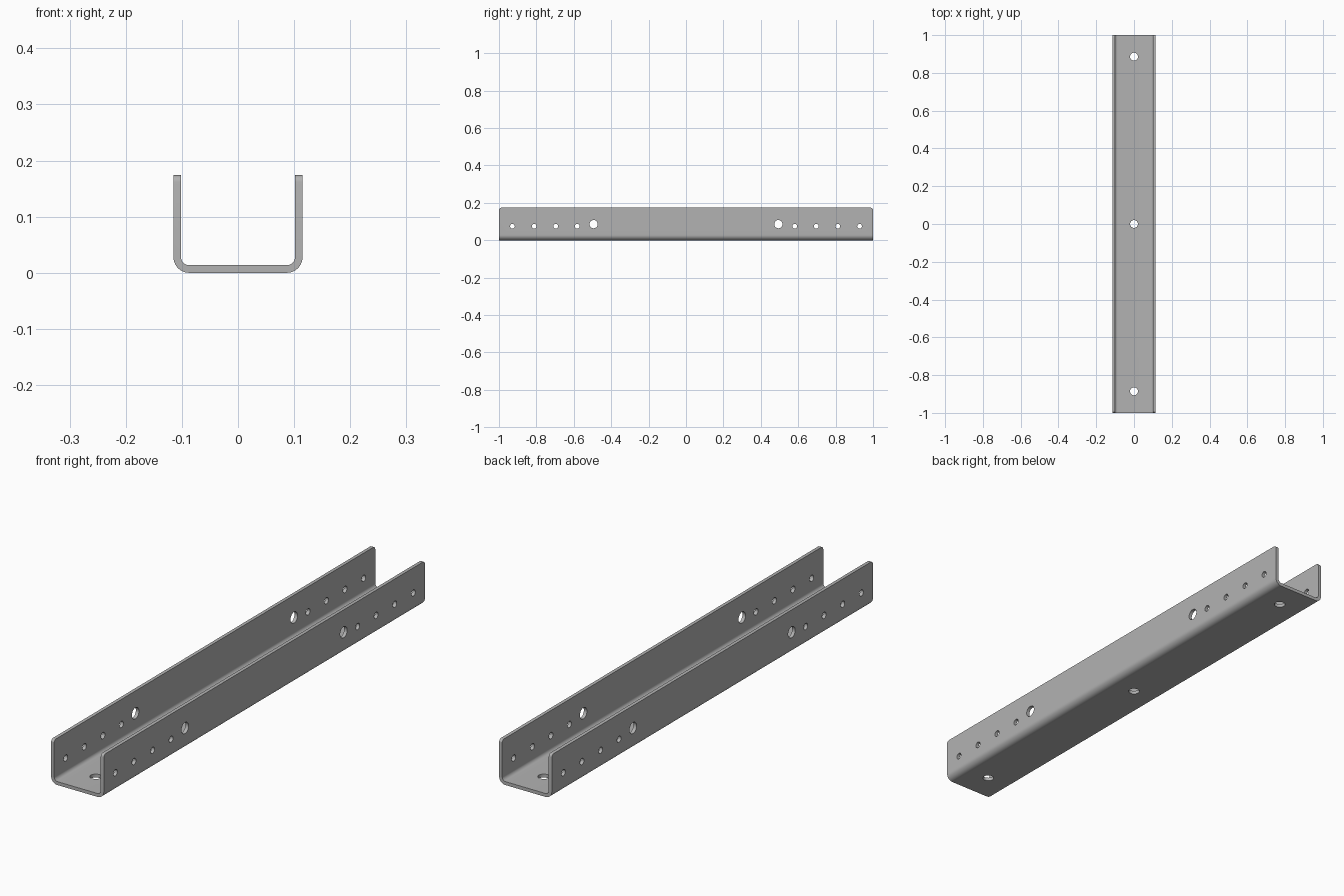
import bpy, bmesh, math
from mathutils import Matrix

cube = bpy.data.objects.get("Cube")
if cube:
    bpy.data.objects.remove(cube, do_unlink=True)

HALF_W, HEIGHT, HALF_L = 0.115, 0.174, 1.0
WALL, R_OUT = 0.0135, 0.028
R_IN = R_OUT - WALL
SEGMENTS = 10

steel = bpy.data.materials.new("grey steel")
steel.use_nodes = True
colour = (0.45, 0.45, 0.45, 1)
steel.diffuse_color = colour
steel.node_tree.nodes["Principled BSDF"].inputs["Base Color"].default_value = colour


def bend(radius):
    """Right-hand bend of the channel, from the floor up to the wall."""
    cx, cz = HALF_W - R_OUT, R_OUT
    angles = [math.pi / 2 * (i / SEGMENTS - 1) for i in range(SEGMENTS + 1)]
    return [(cx + radius * math.cos(a), cz + radius * math.sin(a)) for a in angles]


def mesh_object(name, bm):
    mesh = bpy.data.meshes.new(name)
    bm.to_mesh(mesh)
    bm.free()
    obj = bpy.data.objects.new(name, mesh)
    bpy.context.collection.objects.link(obj)
    return obj


# U-shaped section, mirrored across x
outer = bend(R_OUT) + [(HALF_W, HEIGHT)]
inner = [(HALF_W - WALL, HEIGHT)] + bend(R_IN)[::-1]
mirror = lambda pts: [(-x, z) for x, z in reversed(pts)]
section = outer + inner + mirror(inner) + mirror(outer)

# Channel body
bm = bmesh.new()
end = bm.faces.new([bm.verts.new((x, -HALF_L, z)) for x, z in section])
extruded = bmesh.ops.extrude_face_region(bm, geom=[end])["geom"]
far_verts = [v for v in extruded if isinstance(v, bmesh.types.BMVert)]
bmesh.ops.translate(bm, verts=far_verts, vec=(0, 2 * HALF_L, 0))

# Rounded top corners of both flanges
corners = [e for e in bm.edges
           if all(v.co.z > HEIGHT - 0.001 for v in e.verts)
           and abs(e.verts[0].co.y - e.verts[1].co.y) < 0.001]
bmesh.ops.bevel(bm, geom=corners, offset=0.012, segments=5, profile=0.5, affect='EDGES')
bmesh.ops.recalc_face_normals(bm, faces=bm.faces)
channel = mesh_object("channel", bm)
channel.data.materials.append(steel)

# Hole cutters: cross holes through both flanges, and floor holes
bm = bmesh.new()


def cylinder(radius, depth, matrix):
    bmesh.ops.create_cone(bm, cap_ends=True, segments=24, radius1=radius,
                          radius2=radius, depth=depth, matrix=matrix)


def cross_hole(y, z, radius):
    for side in (-1, 1):
        place = Matrix.Translation((side * (HALF_W - WALL / 2), y, z))
        cylinder(radius, 0.05, place @ Matrix.Rotation(math.pi / 2, 4, 'Y'))


for sign in (-1, 1):
    cross_hole(sign * 0.494, 0.086, 0.022)
    for y in (0.581, 0.696, 0.812, 0.928):
        cross_hole(sign * y, 0.075, 0.0125)
for y in (-0.886, 0, 0.886):
    cylinder(0.021, 0.05, Matrix.Translation((0, y, WALL / 2)))
cutter = mesh_object("hole_cutter", bm)
cutter.hide_render = True

# Cut the holes, then drop the cutter
bpy.ops.object.select_all(action='DESELECT')
channel.select_set(True)
bpy.context.view_layer.objects.active = channel
holes = channel.modifiers.new("holes", 'BOOLEAN')
holes.object = cutter
holes.operation = 'DIFFERENCE'
holes.solver = 'EXACT'
bpy.ops.object.modifier_apply(modifier=holes.name)
bpy.data.objects.remove(cutter, do_unlink=True)

bpy.ops.object.shade_smooth_by_angle(angle=math.radians(30))
